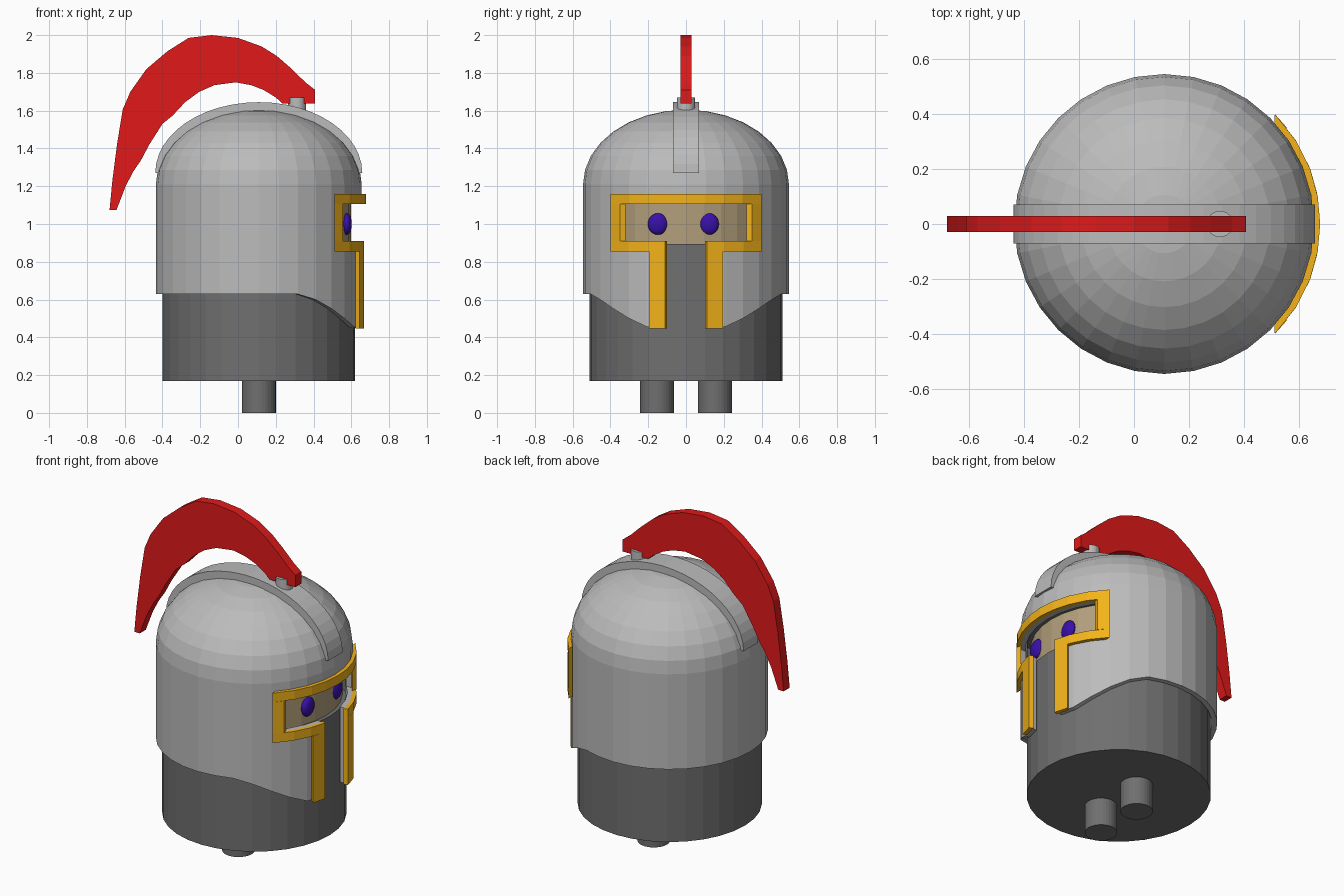
import bpy, bmesh
from math import sin, cos, pi, sqrt
from mathutils import Matrix

if "Cube" in bpy.data.objects:
    bpy.data.objects.remove(bpy.data.objects["Cube"])

CX = 0.11      # body axis
SIDES = 32


def material(name, rgb):
    m = bpy.data.materials.new(name)
    m.diffuse_color = (*rgb, 1)
    m.use_nodes = True
    m.node_tree.nodes["Principled BSDF"].inputs["Base Color"].default_value = m.diffuse_color
    return m


DARK = material("dark_grey", (0.16, 0.16, 0.16))
STEEL = material("steel", (0.5, 0.5, 0.5))
GOLD = material("gold", (0.9, 0.45, 0.01))
TAN = material("tan", (0.45, 0.35, 0.2))
RED = material("red", (0.75, 0.01, 0.01))
BLUE = material("blue", (0.04, 0.005, 0.4))


def finish(name, bm, mat=None):
    bmesh.ops.recalc_face_normals(bm, faces=bm.faces)
    me = bpy.data.meshes.new(name)
    bm.to_mesh(me)
    bm.free()
    ob = bpy.data.objects.new(name, me)
    bpy.context.collection.objects.link(ob)
    if mat:
        me.materials.append(mat)
    return ob


def cylinder(name, x, y, z0, z1, r, mat, sides=SIDES):
    bm = bmesh.new()
    bmesh.ops.create_cone(bm, cap_ends=True, segments=sides, radius1=r, radius2=r,
                          depth=z1 - z0, matrix=Matrix.Translation((x, y, (z0 + z1) / 2)))
    return finish(name, bm, mat)


def prism(name, profile, half, mat):
    """Extrude an x-z outline symmetrically along y."""
    bm = bmesh.new()
    face = bm.faces.new([bm.verts.new((x, -half, z)) for x, z in profile])
    out = bmesh.ops.extrude_face_region(bm, geom=[face])["geom"]
    bmesh.ops.translate(bm, vec=(0, 2 * half, 0),
                        verts=[v for v in out if isinstance(v, bmesh.types.BMVert)])
    bm.faces.ensure_lookup_table()
    return finish(name, bm, mat)


def cut(ob, name, x0, x1, half, z0, z1):
    """Subtract a box from an object."""
    box = prism(name, [(x0, z0), (x1, z0), (x1, z1), (x0, z1)], half, None)
    box.hide_render = True
    box.hide_viewport = True
    box.display_type = 'WIRE'
    mod = ob.modifiers.new(name, 'BOOLEAN')
    mod.operation, mod.solver, mod.object = 'DIFFERENCE', 'EXACT', box


# Body with a recess for the face, and feet
body = cylinder("body", CX, 0, 0.17, 1.2, 0.51, DARK)
cut(body, "face_recess_cutter", 0.35, 0.8, 0.325, 0.895, 1.115)
cylinder("face", CX, 0, 0.88, 1.13, 0.487, TAN)
for side, y in (("left", 0.153), ("right", -0.153)):
    cylinder(side + "_foot", CX, y, 0, 0.18, 0.09, DARK)

# Eyes
for side, y in (("left", 0.121), ("right", -0.149)):
    bm = bmesh.new()
    bmesh.ops.create_uvsphere(bm, u_segments=20, v_segments=12, radius=1)
    bmesh.ops.scale(bm, vec=(0.026, 0.053, 0.057), verts=bm.verts)
    bmesh.ops.translate(bm, vec=(0.576, y, 1.0), verts=bm.verts)
    for f in bm.faces:
        f.smooth = True
    finish(side + "_eye", bm, BLUE)


# Helmet shell: dome on a cylinder whose lower edge dips at the front
def hem(x):
    t = min(max((x - 0.3) / 0.32, 0), 1)
    return 0.63 - 0.18 * t ** 1.7


R, DOME_Z, DOME_H = 0.545, 1.21, 0.395
bm = bmesh.new()
rings = []
for k in range(-1, 8):
    lat = max(k, 0) * pi / 16
    ring = []
    for i in range(SIDES):
        a = 2 * pi * i / SIDES
        x, y = CX + R * cos(lat) * cos(a), R * cos(lat) * sin(a)
        z = hem(x) if k < 0 else DOME_Z + DOME_H * sin(lat)
        ring.append(bm.verts.new((x, y, z)))
    rings.append(ring)
for lo, hi in zip(rings, rings[1:]):
    for i in range(SIDES):
        j = (i + 1) % SIDES
        bm.faces.new((lo[i], lo[j], hi[j], hi[i]))
tip = bm.verts.new((CX, 0, DOME_Z + DOME_H))
for i in range(SIDES):
    bm.faces.new((rings[-1][i], rings[-1][(i + 1) % SIDES], tip))
helmet = finish("helmet", bm, STEEL)
shell = helmet.modifiers.new("thickness", 'SOLIDIFY')
shell.thickness, shell.offset = 0.03, -1
cut(helmet, "eye_slot_cutter", 0.35, 0.8, 0.35, 0.91, 1.105)
cut(helmet, "nose_slot_cutter", 0.35, 0.8, 0.11, 0.3, 0.95)

# Raised band over the dome
N = 24
arc = [pi * i / N for i in range(N + 1)]
outer = [(CX + 0.548 * cos(a), 1.27 + 0.375 * sin(a)) for a in arc]
inner = [(CX + 0.51 * cos(a), 1.27 + 0.30 * sin(a)) for a in reversed(arc)]
prism("dome_band", outer + inner, 0.07, STEEL)

# Gold trim: bars wrapped around the helmet front
bm = bmesh.new()


def wrapped_bar(y0, y1, z0, z1):
    n = max(1, round((y1 - y0) / 0.1))
    cols = []
    for i in range(n + 1):
        y = y0 + (y1 - y0) * i / n
        yi = y * 0.9125
        po = (CX + sqrt(0.567 ** 2 - y * y), y)
        pi_ = (CX + sqrt(0.542 ** 2 - yi * yi), yi)
        cols.append([bm.verts.new((*p, z)) for p, z in
                     ((po, z0), (po, z1), (pi_, z1), (pi_, z0))])
    for a, b in zip(cols, cols[1:]):
        for k in range(4):
            m = (k + 1) % 4
            bm.faces.new((a[k], a[m], b[m], b[k]))
    bm.faces.new(cols[0])
    bm.faces.new(cols[-1])


wrapped_bar(-0.4, 0.4, 1.105, 1.16)
for y0, y1, z0, z1 in ((0.35, 0.4, 0.91, 1.105), (0.11, 0.4, 0.855, 0.91),
                       (0.11, 0.195, 0.447, 0.855)):
    wrapped_bar(y0, y1, z0, z1)
    wrapped_bar(-y1, -y0, z0, z1)
finish("visor_trim", bm, GOLD)

# Plume and its socket
cylinder("plume_socket", 0.313, 0, 1.54, 1.67, 0.048, STEEL, 24)
plume = [(-.14, 2.0), (0, 1.985), (.125, 1.94), (.205, 1.89), (.28, 1.825), (.357, 1.75),
         (.408, 1.71), (.408, 1.638), (.235, 1.638), (.2, 1.67), (.135, 1.71), (.07, 1.735),
         (-.013, 1.75), (-.125, 1.735), (-.205, 1.70), (-.28, 1.645), (-.345, 1.575),
         (-.4, 1.53), (-.47, 1.42), (-.515, 1.335), (-.553, 1.28), (-.595, 1.2),
         (-.643, 1.075), (-.68, 1.075), (-.665, 1.23), (-.64, 1.425), (-.61, 1.607),
         (-.57, 1.70), (-.485, 1.82), (-.373, 1.915), (-.262, 1.985)]
prism("plume", plume, 0.029, RED)
